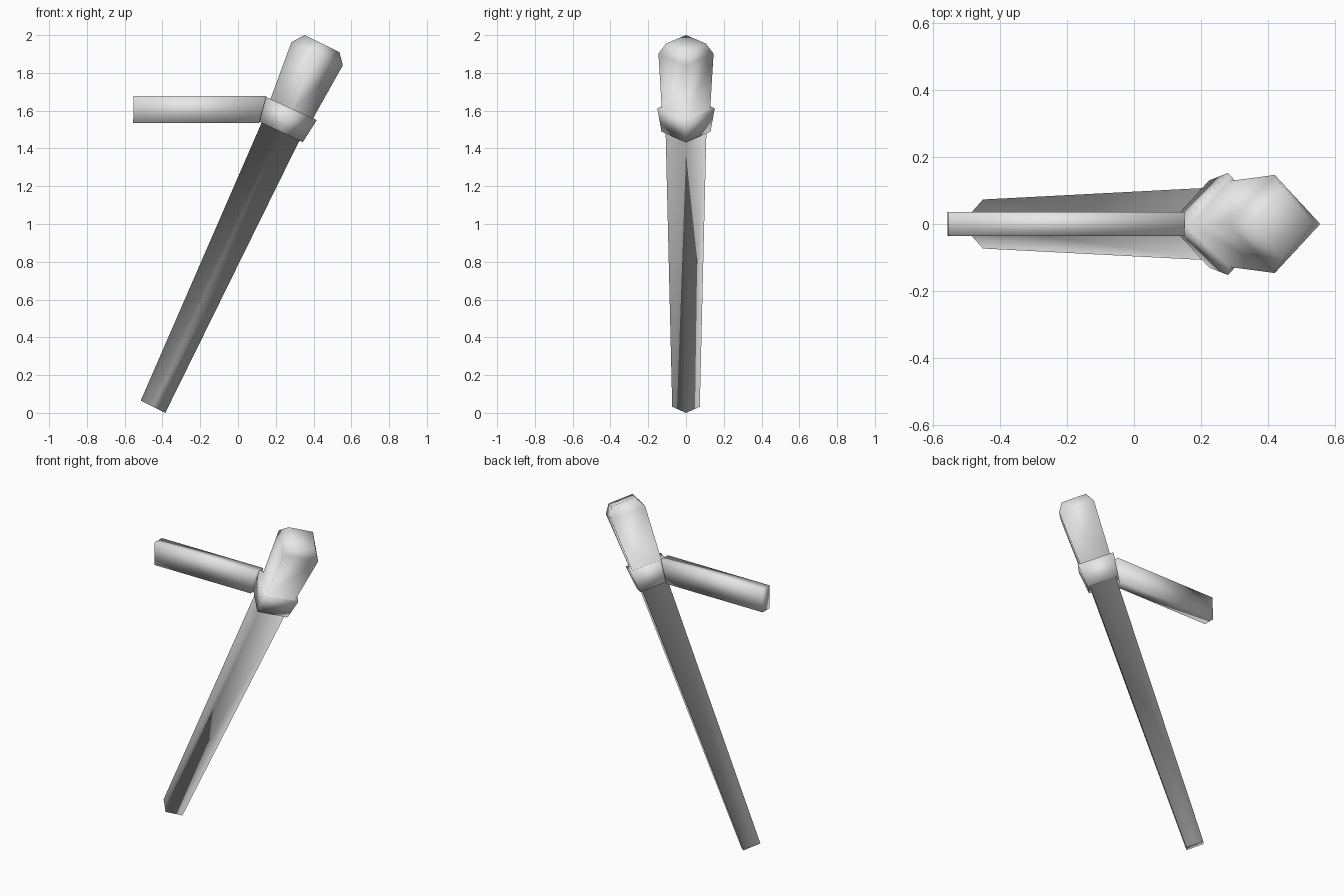
import bpy
import bmesh

cube = bpy.data.objects.get("Cube")
if cube:
    bpy.data.objects.remove(cube, do_unlink=True)

grey = bpy.data.materials.new("light_grey")
grey.use_nodes = True
colour = (0.8, 0.8, 0.8, 1)
grey.diffuse_color = colour
grey.node_tree.nodes["Principled BSDF"].inputs["Base Color"].default_value = colour


def diamond(low, high, half):
    """Four-cornered ring from its two (x, z) ends and its half width in y."""
    (ax, az), (bx, bz) = low, high
    mx, mz = (ax + bx) / 2, (az + bz) / 2
    return [(ax, 0, az), (mx, -half, mz), (bx, 0, bz), (mx, half, mz)]


def rectangle(top, bottom, half):
    """Upright rectangle from its top and bottom (x, z) and half width in y."""
    (tx, tz), (bx, bz) = top, bottom
    return [(tx, -half, tz), (tx, half, tz), (bx, half, bz), (bx, -half, bz)]


def loft(name, rings):
    """Bridge the rings in order, close both ends and shade smooth."""
    bm = bmesh.new()
    loops = [[bm.verts.new(p) for p in ring] for ring in rings]
    for a, b in zip(loops, loops[1:]):
        for i in range(4):
            j = (i + 1) % 4
            bm.faces.new((a[i], a[j], b[j], b[i]))
    bm.faces.new(loops[0])
    bm.faces.new(loops[-1])
    bmesh.ops.recalc_face_normals(bm, faces=bm.faces)
    for face in bm.faces:
        face.smooth = True
    mesh = bpy.data.meshes.new(name)
    bm.to_mesh(mesh)
    bm.free()
    mesh.materials.append(grey)
    obj = bpy.data.objects.new(name, mesh)
    bpy.context.collection.objects.link(obj)


# One continuous body: leaning shaft, stepped collar, tapered grip
loft("shaft_collar_and_grip", [
    diamond((-0.515, 0.065), (-0.385, 0.0), 0.073),
    diamond((0.125, 1.536), (0.325, 1.442), 0.108),
    diamond((0.105, 1.545), (0.343, 1.433), 0.13),
    diamond((0.143, 1.675), (0.417, 1.55), 0.152),
    diamond((0.172, 1.662), (0.397, 1.559), 0.128),
    diamond((0.283, 1.963), (0.555, 1.84), 0.146),
    diamond((0.352, 2.0), (0.537, 1.91), 0.106),
])

# Flat side handle
loft("side_handle", [
    rectangle((-0.552, 1.677), (-0.555, 1.535), 0.035),
    rectangle((0.15, 1.677), (0.112, 1.535), 0.035),
])
